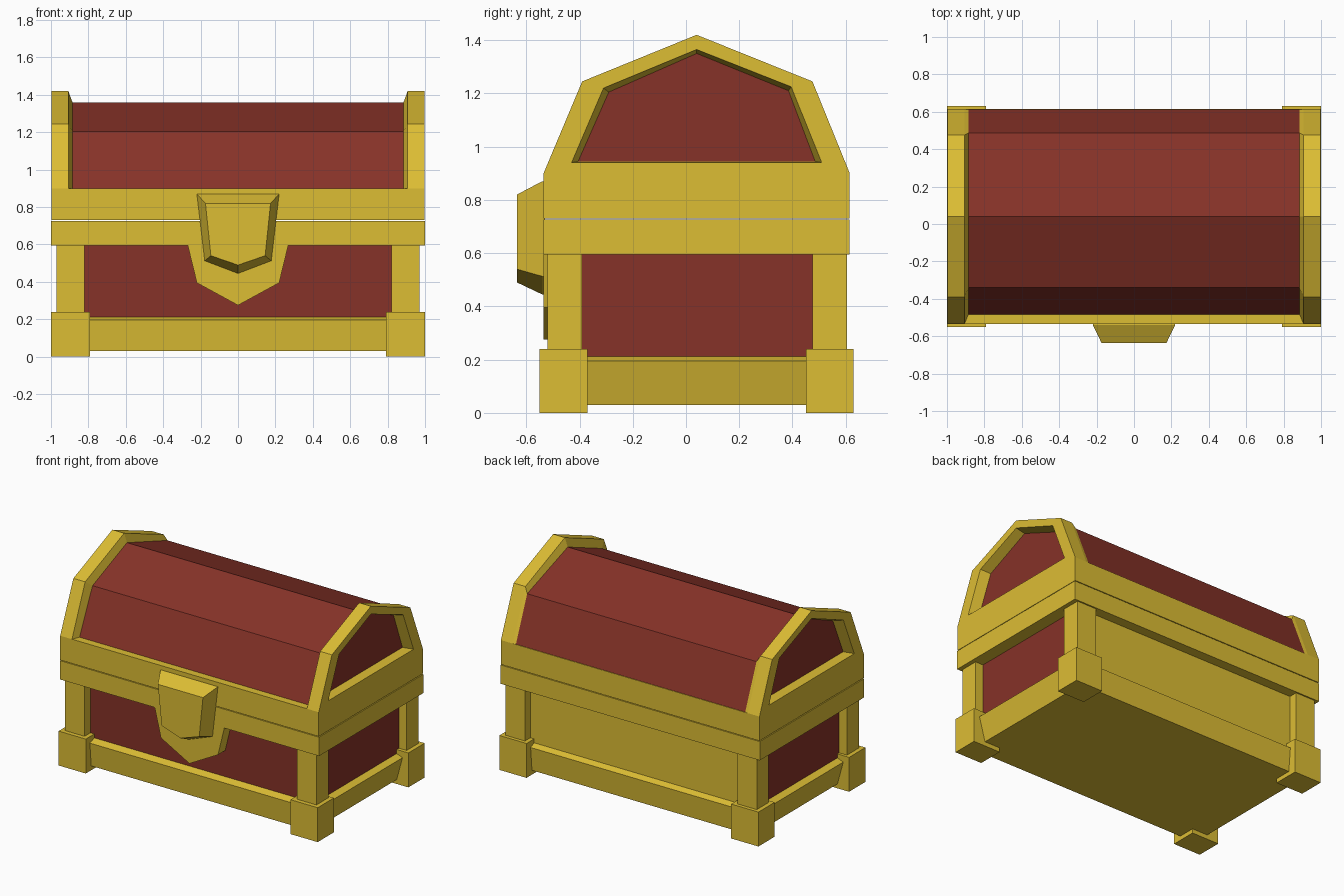
import bpy
import bmesh

if "Cube" in bpy.data.objects:
    bpy.data.objects.remove(bpy.data.objects["Cube"])


def material(name, rgb):
    mat = bpy.data.materials.new(name)
    mat.use_nodes = True
    color = (*rgb, 1)
    mat.diffuse_color = color
    mat.node_tree.nodes["Principled BSDF"].inputs["Base Color"].default_value = color
    return mat


gold = material("gold", (0.72, 0.51, 0.034))
red = material("dark red", (0.24, 0.032, 0.021))
CY = 0.04  # depth centre of the chest body


def loft(name, rings, start=gold, side=gold, end=gold):
    """Skin a list of matching closed rings and cap both ends."""
    mats = [gold, red]
    bm = bmesh.new()
    loops = [[bm.verts.new(p) for p in ring] for ring in rings]
    bm.faces.new(loops[0]).material_index = mats.index(start)
    for a, b in zip(loops, loops[1:]):
        for i in range(len(a)):
            j = (i + 1) % len(a)
            bm.faces.new((a[i], a[j], b[j], b[i])).material_index = mats.index(side)
    bm.faces.new(loops[-1]).material_index = mats.index(end)
    bmesh.ops.recalc_face_normals(bm, faces=bm.faces)
    mesh = bpy.data.meshes.new(name)
    bm.to_mesh(mesh)
    bm.free()
    for m in mats:
        mesh.materials.append(m)
    obj = bpy.data.objects.new(name, mesh)
    bpy.context.collection.objects.link(obj)
    return obj


def rect(x, y0, y1, z, x0=None):
    x0 = -x if x0 is None else x0
    return [(x0, y0, z), (x, y0, z), (x, y1, z), (x0, y1, z)]


def along_x(x, profile):
    return [(x, y, z) for y, z in profile]


def along_y(y, half):
    """Ring facing front from a half outline, closed by mirroring in x."""
    mirrored = [(-x, z) for x, z in reversed(half) if x > 0]
    return [(x, y, z) for x, z in half + mirrored]


def mirror_x(obj):
    mod = obj.modifiers.new("Mirror", "MIRROR")
    mod.use_axis = (True, False, False)
    mod.use_mirror_merge = False


# Corner feet and posts
for tag, foot_y, post_y in (("front", (-0.55, -0.37), (-0.52, -0.39)),
                            ("back", (0.45, 0.63), (0.475, 0.605))):
    mirror_x(loft(tag + "_foot", [rect(1, *foot_y, z, 0.79) for z in (0, 0.24)]))
    mirror_x(loft(tag + "_post", [rect(0.97, *post_y, z, 0.82) for z in (0.24, 0.6)]))

# Body walls, with a gold back
body = loft("body_walls", [rect(0.91, -0.455, 0.545, z) for z in (0.19, 0.61)], side=red)
for face in body.data.polygons:
    if face.normal.y > 0.5:
        face.material_index = 0

# Plinth leaning in at the bottom, with a sloped lip on top
loft("plinth", [
    rect(0.91, CY - 0.53, CY + 0.53, 0.03),
    rect(0.955, CY - 0.545, CY + 0.545, 0.195),
    rect(0.908, CY - 0.493, CY + 0.503, 0.213),
])

# Rim of the body and band of the lid
loft("body_rim", [rect(1, -0.535, 0.615, z) for z in (0.595, 0.726)])
loft("lid_band", [rect(0.998, -0.535, 0.615, z) for z in (0.731, 0.9)])

# Lid roof between the end frames
roof = [(-0.485, 0.895), (-0.34, 1.205), (CY, 1.36), (0.487, 1.205), (0.613, 0.895)]
loft("lid_roof", [along_x(x, roof) for x in (-0.89, 0.89)], red, red, red)

# Arched end frames with recessed panels
arch = [(-0.535, 0.9), (-0.39, 1.245), (CY, 1.42), (0.475, 1.245), (0.615, 0.9)]
hole = [(-0.43, 0.94), (-0.31, 1.22), (CY, 1.365), (0.395, 1.225), (0.51, 0.94)]
panel = [(-0.405, 0.945), (-0.29, 1.205), (CY, 1.35), (0.385, 1.21), (0.485, 0.945)]
mirror_x(loft("lid_end_frame", [
    along_x(0.885, roof), along_x(0.907, arch), along_x(0.998, arch),
    along_x(0.998, hole), along_x(0.93, panel),
], end=red))

# Latch plate hanging from the rim
plate = [(0, 0.275), (0.22, 0.395), (0.27, 0.6)]
loft("latch_plate", [along_y(y, plate) for y in (-0.45, -0.535)])

# Raised latch with bevelled sides
base = [(0, 0.445), (0.178, 0.513), (0.22, 0.87)]
face = [(0, 0.49), (0.145, 0.54), (0.174, 0.82)]
loft("latch", [along_y(-0.53, base), along_y(-0.54, base), along_y(-0.635, face)])
